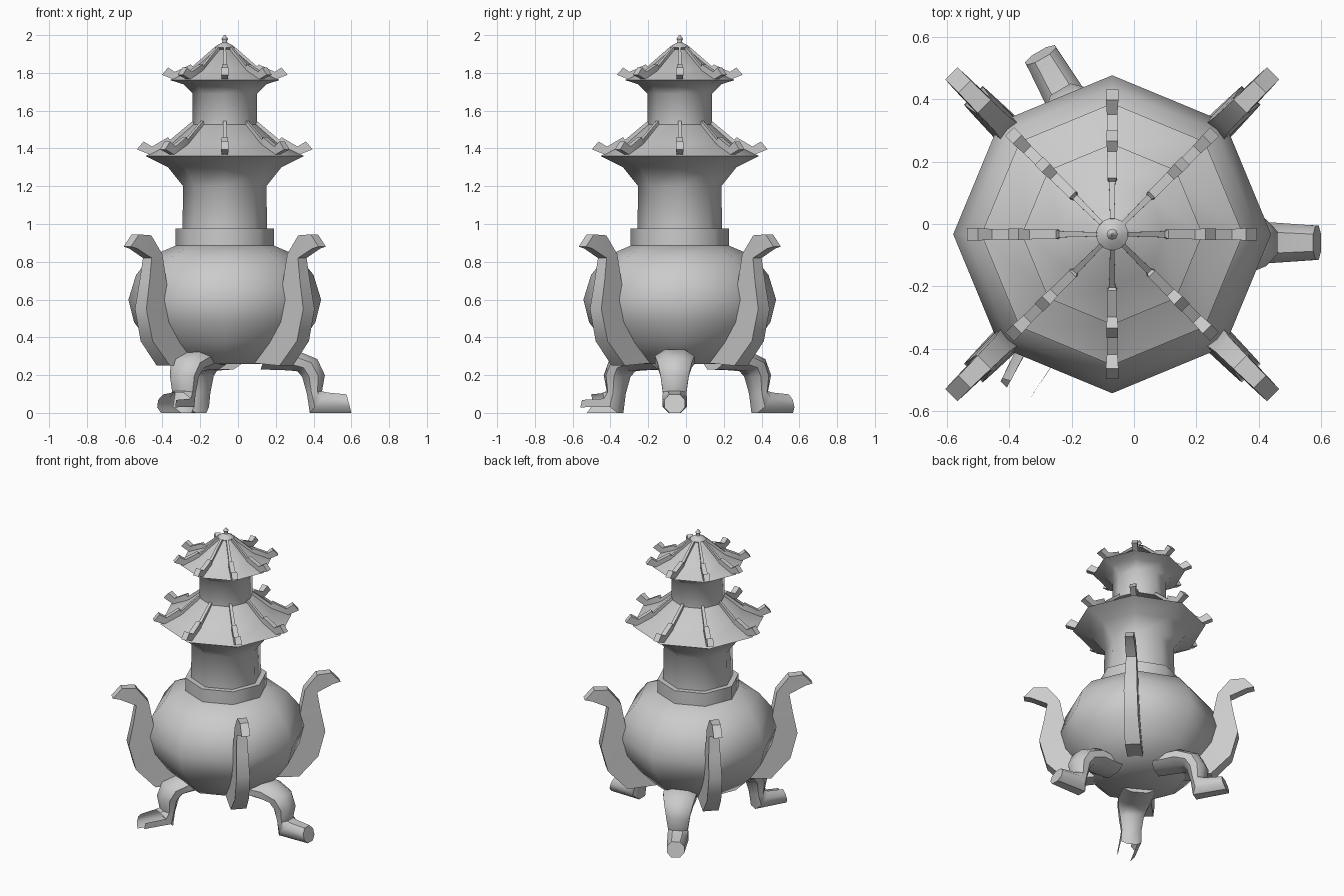
import bpy, bmesh, math
from mathutils import Vector

cube = bpy.data.objects.get("Cube")
if cube:
    bpy.data.objects.remove(cube)

AXIS = Vector((-0.07, -0.033, 0))
LEG_CENTRE = Vector((-0.03, -0.015, 0))
SQUARE = [(1, 1), (-1, 1), (-1, -1), (1, -1)]
ROUNDED = [(1, .4), (.5, 1), (-.5, 1), (-1, .4), (-1, -.4), (-.5, -1), (.5, -1), (1, -.4)]

metal = bpy.data.materials.new("plain_grey")
metal.use_nodes = True
GREY = (0.6, 0.6, 0.6, 1)
metal.diffuse_color = GREY
metal.node_tree.nodes["Principled BSDF"].inputs["Base Color"].default_value = GREY


def finish(name, bm, angle):
    bmesh.ops.recalc_face_normals(bm, faces=bm.faces)
    mesh = bpy.data.meshes.new(name)
    bm.to_mesh(mesh)
    bm.free()
    obj = bpy.data.objects.new(name, mesh)
    bpy.context.collection.objects.link(obj)
    mesh.materials.append(metal)
    bpy.ops.object.select_all(action='DESELECT')
    obj.select_set(True)
    bpy.context.view_layer.objects.active = obj
    bpy.ops.object.shade_smooth_by_angle(angle=math.radians(angle))
    return obj


def bridge(bm, rings):
    """Skin consecutive rings and cap both ends."""
    for a, b in zip(rings, rings[1:]):
        for i in range(len(a)):
            j = (i + 1) % len(a)
            bm.faces.new((a[i], a[j], b[j], b[i]))
    bm.faces.new(rings[0])
    bm.faces.new(rings[-1])


def lathe(name, profile, sides=8, angle=50):
    bm = bmesh.new()
    rings = []
    for r, z in profile:
        turns = [math.tau * k / sides for k in range(sides)]
        rings.append([bm.verts.new(AXIS + Vector((r * math.cos(t), r * math.sin(t), z)))
                      for t in turns])
    bridge(bm, rings)
    return finish(name, bm, angle)


def limb(name, stations, degrees, shape, centre=AXIS, side=0, angle=35, gap=None):
    """Loft sections given as (outer point, inner point, width) in a radial plane."""
    t = math.radians(degrees)
    out = Vector((math.cos(t), math.sin(t), 0))
    across = Vector((-math.sin(t), math.cos(t), 0))
    bm = bmesh.new()
    rings = []
    for outer, inner, width in stations:
        a = out * outer[0] + Vector((0, 0, outer[1]))
        b = out * inner[0] + Vector((0, 0, inner[1]))
        rings.append([bm.verts.new(centre + across * (side + u * width / 2)
                                   + (a + b) / 2 + (a - b) / 2 * v) for u, v in shape])
    bridge(bm, rings)
    if gap:
        doomed = [f for f in bm.faces
                  if gap((f.calc_center_median() - centre).dot(out),
                         (f.calc_center_median() - centre).dot(across) - side)]
        bmesh.ops.delete(bm, geom=doomed, context='FACES')
    return finish(name, bm, angle)


# Bowl, collar and two storey tower
lathe("bowl", [(.29, .26), (.40, .37), (.48, .48), (.51, .60), (.47, .73), (.39, .83), (.25, .89)])
lathe("collar", [(.26, .84), (.26, .975), (.22, .975)])
lathe("lower_tower", [(.225, .95), (.22, 1.20), (.30, 1.30), (.42, 1.36)])
lathe("lower_roof", [(.42, 1.36), (.28, 1.43), (.165, 1.53)])
lathe("upper_tower", [(.17, 1.50), (.17, 1.69), (.22, 1.74), (.29, 1.762)])
lathe("upper_roof", [(.29, 1.762), (.17, 1.82), (.045, 1.925)])
lathe("finial", [(.03, 1.92), (.055, 1.935), (.035, 1.95), (.014, 1.96),
                 (.012, 1.97), (.018, 1.98), (.003, 2.0)])

# Upturned ridges on every roof corner
lower_ridge = [((.17, 1.545), (.16, 1.515), .018), ((.29, 1.445), (.28, 1.41), .022),
               ((.30, 1.46), (.29, 1.41), .032), ((.385, 1.41), (.39, 1.365), .034),
               ((.43, 1.437), (.465, 1.395), .04)]
upper_ridge = [((.05, 1.94), (.04, 1.91), .014), ((.17, 1.835), (.16, 1.80), .02),
               ((.18, 1.845), (.17, 1.80), .03), ((.265, 1.805), (.27, 1.765), .032),
               ((.30, 1.828), (.333, 1.79), .038)]
for k in range(8):
    limb(f"lower_ridge_{k + 1}", lower_ridge, 45 * k, SQUARE)
    limb(f"upper_ridge_{k + 1}", upper_ridge, 45 * k, SQUARE)

# Four curved handles on the diagonals
handle = [((.73, .88), (.67, .945), .055), ((.685, .87), (.58, .94), .06),
          ((.58, .82), (.50, .84), .065), ((.60, .70), (.47, .68), .075),
          ((.63, .55), (.44, .52), .085), ((.585, .38), (.36, .40), .09),
          ((.46, .25), (.25, .265), .10)]
for k in range(4):
    limb(f"handle_{k + 1}", handle, 45 + 90 * k, SQUARE)

# Three bent legs, one with an open toe
leg = [((.18, .32), (.15, .23), .20), ((.33, .335), (.30, .225), .21),
       ((.45, .285), (.345, .22), .18), ((.49, .20), (.37, .19), .15),
       ((.475, .115), (.395, .10), .125), ((.50, .108), (.41, 0), .13),
       ((.605, .098), (.63, 0), .11)]
for k in range(3):
    limb(f"leg_{k + 1}", leg, 120 * k, ROUNDED, LEG_CENTRE, -.045, 45,
         (lambda r, s: r > .5 and -.04 < s < .06) if k == 2 else None)
